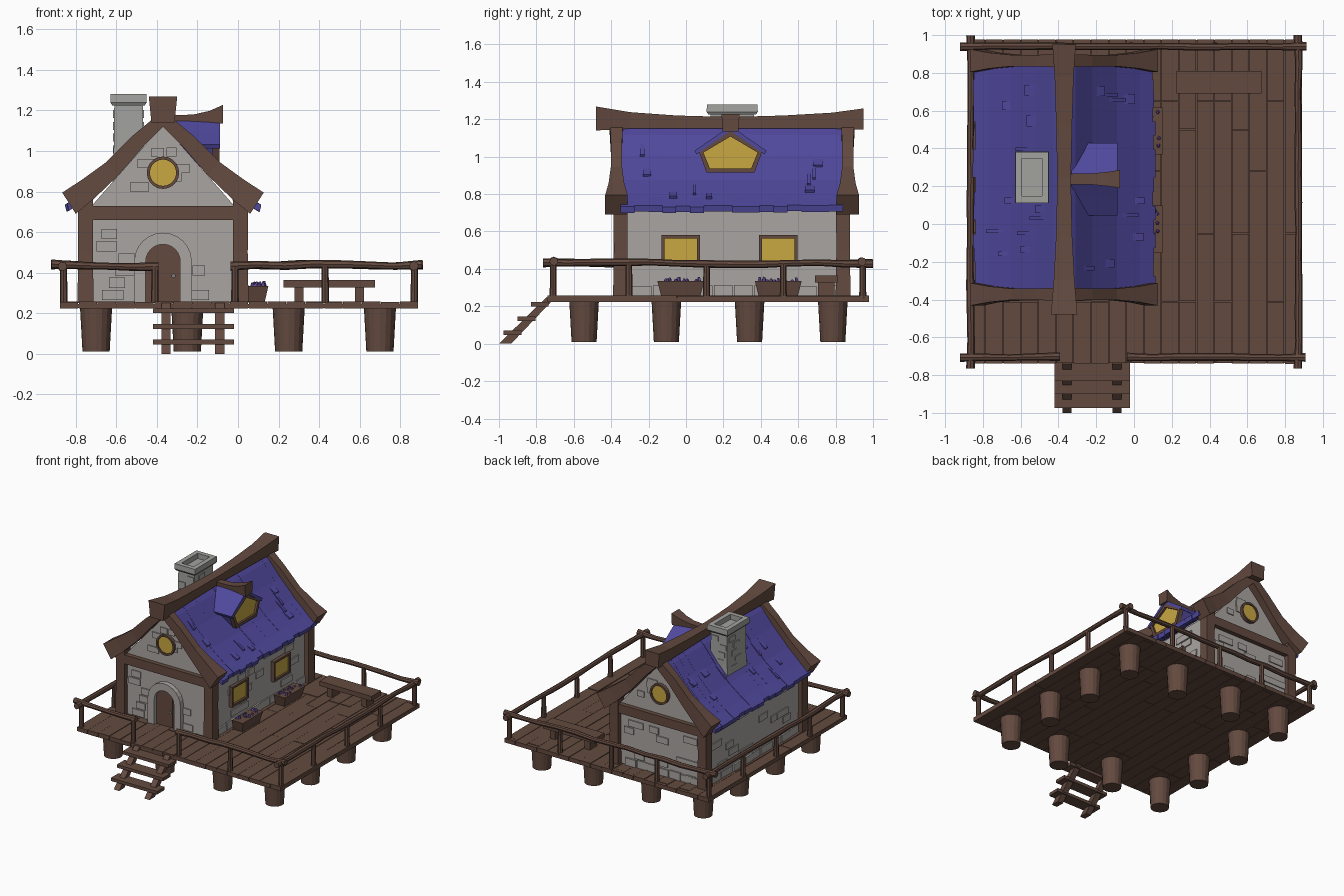
import bpy, bmesh, math, random
from mathutils import Vector

if "Cube" in bpy.data.objects:
    bpy.data.objects.remove(bpy.data.objects["Cube"])

random.seed(7)
R = random.uniform


def mat(name, c):
    m = bpy.data.materials.new(name)
    m.diffuse_color = (*c, 1)
    m.use_nodes = True
    m.node_tree.nodes["Principled BSDF"].inputs["Base Color"].default_value = m.diffuse_color
    return m


WOOD = mat("brown wood", (0.125, 0.068, 0.050))
STONE = mat("grey stone", (0.40, 0.375, 0.355))
CHIM = mat("chimney stone", (0.36, 0.36, 0.345))
ROOF = mat("blue roof", (0.080, 0.066, 0.34))
GLASS = mat("yellow glass", (0.58, 0.39, 0.055))
METAL = mat("grey metal", (0.22, 0.21, 0.20))
FLOWER = mat("violet flower", (0.14, 0.08, 0.36))
parts = {}


# Lofts a list of rings and adds the solid to the named part
def loft(name, m, rings, loop=False):
    bm = parts.setdefault(name, (bmesh.new(), m))[0]
    vs = [[bm.verts.new(p) for p in r] for r in rings]
    n = len(vs[0])
    pairs = list(zip(vs, vs[1:])) + ([(vs[-1], vs[0])] if loop else [])
    for a, b in pairs:
        for i in range(n):
            j = (i + 1) % n
            bm.faces.new((a[i], a[j], b[j], b[i]))
    if not loop:
        bm.faces.new(vs[0])
        bm.faces.new(vs[-1])


def box(name, m, x0, x1, y0, y1, z0, z1):
    loft(name, m, [[(x0, y0, z), (x1, y0, z), (x1, y1, z), (x0, y1, z)] for z in (z0, z1)])


def prism_y(name, m, pts, y0, y1):
    loft(name, m, [[(x, y, z) for x, z in pts] for y in (y0, y1)])


def prism_x(name, m, pts, x0, x1):
    loft(name, m, [[(x, y, z) for y, z in pts] for x in (x0, x1)])


def tube(name, m, path, radii, n=8):
    q = (Vector(path[-1]) - Vector(path[0])).to_track_quat('Z', 'Y')
    loft(name, m, [[Vector(p) + q @ Vector((r * math.cos(k * math.tau / n), r * math.sin(k * math.tau / n), 0))
                    for k in range(n)] for p, r in zip(path, radii)])


# Deck: base sheet and planks along y with staggered joints
box("deck_base", WOOD, -.875, .885, -.735, .975, .226, .245)
pw = 1.77 / 19
for i in range(19):
    x = -.88 + i * pw
    j1, j2 = random.choice([-.41, -.05, .28]), random.choice([.5, .65, .95])
    for a, b in ((-.74, j1), (j1, j2), (j2, .98)):
        box("deck_planks", WOOD, x + .0015, x + pw - .0015, a + R(0, .004), b - .002, .224, .255 + R(0, .004))

# Piles around the deck edge
for i, x in enumerate((-.7, -.25, .25, .7)):
    for j, y in enumerate((-.545, -.105, .34, .785)):
        if i in (0, 3) or j in (0, 3):
            tube("piles", WOOD, [(x, y, .01), (x, y, .226)], [.067, .079], 16)

# Railing: posts and wavy top rails
PX, PY = (-.86, -.41, -.015, .43, .87), (-.71, -.305, .11, .52, .945)
for x in PX:
    for y in PY:
        if x in (PX[0], PX[-1]) or y in (PY[0], PY[-1]):
            tube("rail_posts", WOOD, [(x, y, .25), (x, y, .43)], [.019, .017])


def rail(a, b, n):
    a, b = Vector(a), Vector(b)
    path = [a.lerp(b, i / n) + Vector((R(-.003, .003), R(-.003, .003), R(-.006, .006))) for i in range(n + 1)]
    rad = [.019 + R(-.002, .002) for _ in path]
    rad[0] = rad[-1] = .023
    tube("top_rails", WOOD, path, rad)


rail((-.92, -.705, .438), (-.39, -.705, .43), 4)
rail((-.04, -.705, .435), (.91, -.705, .438), 7)
rail((-.92, .94, .438), (.91, .94, .438), 12)
for x in (-.865, .87):
    rail((x, -.765, .43), (x, .998, .43), 12)

# Stairs
for x in (-.355, -.09):
    prism_x("stair_stringers", WOOD, [(-1, 0), (-.935, 0), (-.72, .225), (-.745, .25)], x - .023, x + .023)
for y, z in ((-.975, .046), (-.90, .122), (-.83, .20)):
    box("stair_treads", WOOD, -.42, -.02, y, y + .095, z, z + .024)

# House walls and gable
CX, CY = -.37, .245
box("walls", STONE, CX - .385, CX + .385, -.35, .84, .25, .735)
prism_y("gables", STONE, [(CX - .36, .72), (CX + .36, .72), (CX, 1.13)], -.35, .84)


# Raised stones on the walls
def stone(face, c, u, z, w, h, t=.008, name="raised_stones", m=STONE):
    if face == 'y':
        box(name, m, u - w / 2, u + w / 2, c - t, c + t, z - h / 2, z + h / 2)
    else:
        box(name, m, c - t, c + t, u - w / 2, u + w / 2, z - h / 2, z + h / 2)


for c in (-.35, .84):
    for i in range(13):
        stone('y', c, CX + R(-.29, .29), .29 + .06 * random.randrange(6), R(.06, .13), .05)
    for i in range(7):
        z = R(.77, 1.0)
        k = (1.08 - z) * .75
        stone('y', c, CX + R(-k, k), z, R(.05, .1), .045)
for c in (CX - .385, CX + .385):
    for i in range(18):
        stone('x', c, R(-.24, .73), .36 + .06 * random.randrange(6), R(.07, .14), .05)
    y = -.31
    while y < .72:
        w = R(.09, .15)
        stone('x', c, y + w / 2, .28, w - .008, R(.05, .075), R(.008, .014))
        y += w
y0 = CX - .35
while y0 < -.12:
    w = R(.08, .12)
    stone('y', .84, y0 + w / 2, .28, w - .008, R(.05, .075), R(.008, .014))
    y0 += w

# Corner posts and cross beams
for sx in (-1, 1):
    for sy in (-1, 1):
        x, y = CX + sx * .382, CY + sy * .595
        loft("corner_posts", WOOD, [[(x + a * r, y + b * r, z) for a, b in ((-1, -1), (1, -1), (1, 1), (-1, 1))]
                                    for z, r in ((.25, .040), (.5, .036), (.77, .038))])
for y in (-.385, .82):
    box("cross_beams", WOOD, CX - .37, CX + .37, y, y + .055, .66, .73)

# Curved barge boards at both gables
BARGE = [(0, 1.2, 0, 1.12, .036), (.15, 1.075, .10, 1.02, .03), (.28, .945, .22, .88, .03),
         (.40, .858, .34, .765, .042), (.497, .795, .43, .69, .06)]
for s in (-1, 1):
    for y in (-.372, .865):
        loft("barge_boards", WOOD, [[(CX + s * a, y - h, b), (CX + s * a, y + h, b), (CX + s * c, y + h, d),
                                     (CX + s * c, y - h, d)] for a, b, c, d, h in BARGE])

# Roof slopes made of tile columns with a ragged eave
SLOPE = [(0, 1.165), (.06, 1.115), (.15, 1.005), (.28, .875), (.40, .785), (.475, .74)]


def slope_z(d):
    for (a, p), (b, q) in zip(SLOPE, SLOPE[1:]):
        if d <= b:
            return p + (q - p) * (d - a) / (b - a)
    return .74


for s in (-1, 1):
    n = 16
    for i in range(n):
        e, t = R(-.004, .012), R(0, .004)
        top = [(d, z + t) for d, z in SLOPE[:-1]] + [(.473 + e, .738 - e * .6 + t)]
        pts = top + [(d - .008 if d else 0, z - .034) for d, z in reversed(top)]
        w = 1.19 / n
        prism_y("roof_tiles", ROOF, [(CX + s * d, z) for d, z in pts], -.35 + i * w, -.35 + (i + 1) * w)
    # Single raised tiles
    for i in range(13):
        d, y, w, l = R(.09, .39), R(-.28, .72), R(.02, .07), R(.04, .06)
        if i % 4 == 0:
            w, l = .018, .09
        if s > 0 and d < .3 and -.02 < y + w and y < .5:
            continue
        pts = [(d, slope_z(d) + .004), (d + l, slope_z(d + l) + .018),
               (d + l - .015, slope_z(d + l) - .01), (d, slope_z(d) - .015)]
        prism_y("raised_tiles", ROOF, [(CX + s * a, z) for a, z in pts], y, y + w)

# Sagging ridge beam, flared at the ends
loft("ridge_beam", WOOD, [[(CX - b, y, z0), (CX + b, y, z0), (CX + t, y, z1), (CX - t, y, z1)]
                          for y, b, t, z0, z1 in ((-.48, .057, .07, 1.14, 1.268), (-.3, .05, .055, 1.15, 1.238),
                                                  (-.05, .042, .042, 1.15, 1.22), (.24, .036, .036, 1.15, 1.212),
                                                  (.52, .042, .042, 1.15, 1.22), (.78, .05, .05, 1.15, 1.235),
                                                  (.95, .055, .062, 1.145, 1.258))])

# Chimney with hollow cap
loft("chimney", CHIM, [[(CX - .17 + a * (.07 + f), .247 + b * (.115 + f), z)
                        for a, b in ((-1, -1), (1, -1), (1, 1), (-1, 1))] for z, f in ((.8, .012), (1.0, .003), (1.24, 0))])
cap = [(.08, .127, 1.225), (.09, .137, 1.24), (.088, .135, 1.28), (.052, .1, 1.28), (.052, .1, 1.225)]
loft("chimney_cap", CHIM, [[(CX - .17 + a * hx, .247 + b * hy, z) for hx, hy, z in cap]
                           for a, b in ((-1, -1), (1, -1), (1, 1), (-1, 1))], loop=True)
for i in range(5):
    for c in (.132, .362):
        stone('y', c, CX - .17 + R(-.04, .04), .95 + i * .058, .055, .04, .007, "chimney_stones", CHIM)
    for c in (CX - .24, CX - .10):
        stone('x', c, .247 + R(-.06, .06), .95 + i * .058, .07, .04, .007, "chimney_stones", CHIM)


# Arched door with stone surround
def arch(r, zc=.455, n=12):
    return ([(CX + r, .25)] + [(CX + r * math.cos(math.pi * k / n), zc + r * math.sin(math.pi * k / n))
                               for k in range(n + 1)] + [(CX - r, .25)])


prism_y("door", WOOD, arch(.088), -.362, -.34)
for x in (-.04, 0, .04):
    box("door_boards", WOOD, CX + x - .018, CX + x + .018, -.366, -.35, .255, .525)
loft("door_arch", STONE, [[(a[0], -.34, a[1]), (a[0], -.388, a[1]), (b[0], -.388, b[1]), (b[0], -.34, b[1])]
                          for a, b in zip(arch(.085), arch(.142))])
tube("door_knob", METAL, [(CX + .052, -.36, .385), (CX + .052, -.385, .385)], [.008, .011])

# Round gable windows
for y, s in ((-.35, -1), (.84, 1)):
    tube("round_glass", GLASS, [(CX, y, .893), (CX, y + s * .016, .893)], [.068, .068], 20)
    loft("round_frames", WOOD, [[(CX + r * math.cos(k * math.tau / 20), y + s * t, .893 + r * math.sin(k * math.tau / 20))
                                 for r, t in ((.065, 0), (.065, .026), (.08, .026), (.08, 0))]
                                for k in range(20)], loop=True)

# Side windows and planters
for y in (-.028, .493):
    box("side_glass", GLASS, .01, .026, y - .095, y + .095, .43, .572)
    loft("side_frames", WOOD, [[(.01, y + a * .088, .5 + b * .063), (.042, y + a * .088, .5 + b * .063),
                                (.042, y + a * .103, .5 + b * .08), (.01, y + a * .103, .5 + b * .08)]
                               for a, b in ((-1, -1), (1, -1), (1, 1), (-1, 1))], loop=True)
    loft("planters", WOOD, [[(.052 + a * w, y + b * h, z) for a, b in ((0, -1), (1, -1), (1, 1), (0, 1))]
                            for z, w, h in ((.256, .08, .105), (.335, .098, .125))])
    for i in range(12):
        p = Vector((R(.065, .135), y + R(-.1, .1), .33))
        tube("flowers", FLOWER, [p, p + Vector((R(-.005, .005), R(-.005, .005), R(.012, .028)))], [.012, .006], 5)

# Dormer: body, pentagon window, roof slabs and ridge
DY = .238
PENT = [(0, 1.14), (.172, 1.035), (.128, .915), (-.128, .915), (-.172, 1.035)]
INNER = [(0, 1.108), (.145, 1.022), (.11, .937), (-.11, .937), (-.145, 1.022)]
prism_x("dormer_body", ROOF, [(DY + y * .94, z) for y, z in PENT], -.34, -.115)
prism_x("dormer_glass", GLASS, [(DY + y * 1.02, z) for y, z in INNER], -.117, -.108)
loft("dormer_frame", WOOD, [[(-.125, DY + a[0], a[1]), (-.092, DY + a[0], a[1]), (-.092, DY + b[0], b[1]),
                             (-.125, DY + b[0], b[1])] for a, b in zip(PENT, INNER)], loop=True)
for s in (-1, 1):
    prism_x("dormer_roof", ROOF, [(DY, 1.165), (DY + s * .1, 1.095), (DY + s * .192, 1.032), (DY + s * .182, 1.012),
                                  (DY, 1.138)], -.33, -.088)
loft("dormer_ridge", WOOD, [[(x, DY - w, a), (x, DY + w, a), (x, DY + w * 1.15, b), (x, DY - w * 1.15, b)]
                            for x, w, a, b in ((-.35, .024, 1.14, 1.175), (-.22, .026, 1.145, 1.18),
                                               (-.14, .033, 1.14, 1.198), (-.073, .042, 1.135, 1.228))])

# Bench
box("bench_seat", WOOD, .225, .675, .69, .81, .328, .365)
for x in (.30, .60):
    box("bench_legs", WOOD, x - .022, x + .022, .705, .795, .255, .33)

# Turn the collected parts into objects
for name, (bm, m) in parts.items():
    bmesh.ops.recalc_face_normals(bm, faces=bm.faces)
    me = bpy.data.meshes.new(name)
    bm.to_mesh(me)
    bm.free()
    me.materials.append(m)
    bpy.context.collection.objects.link(bpy.data.objects.new(name, me))
